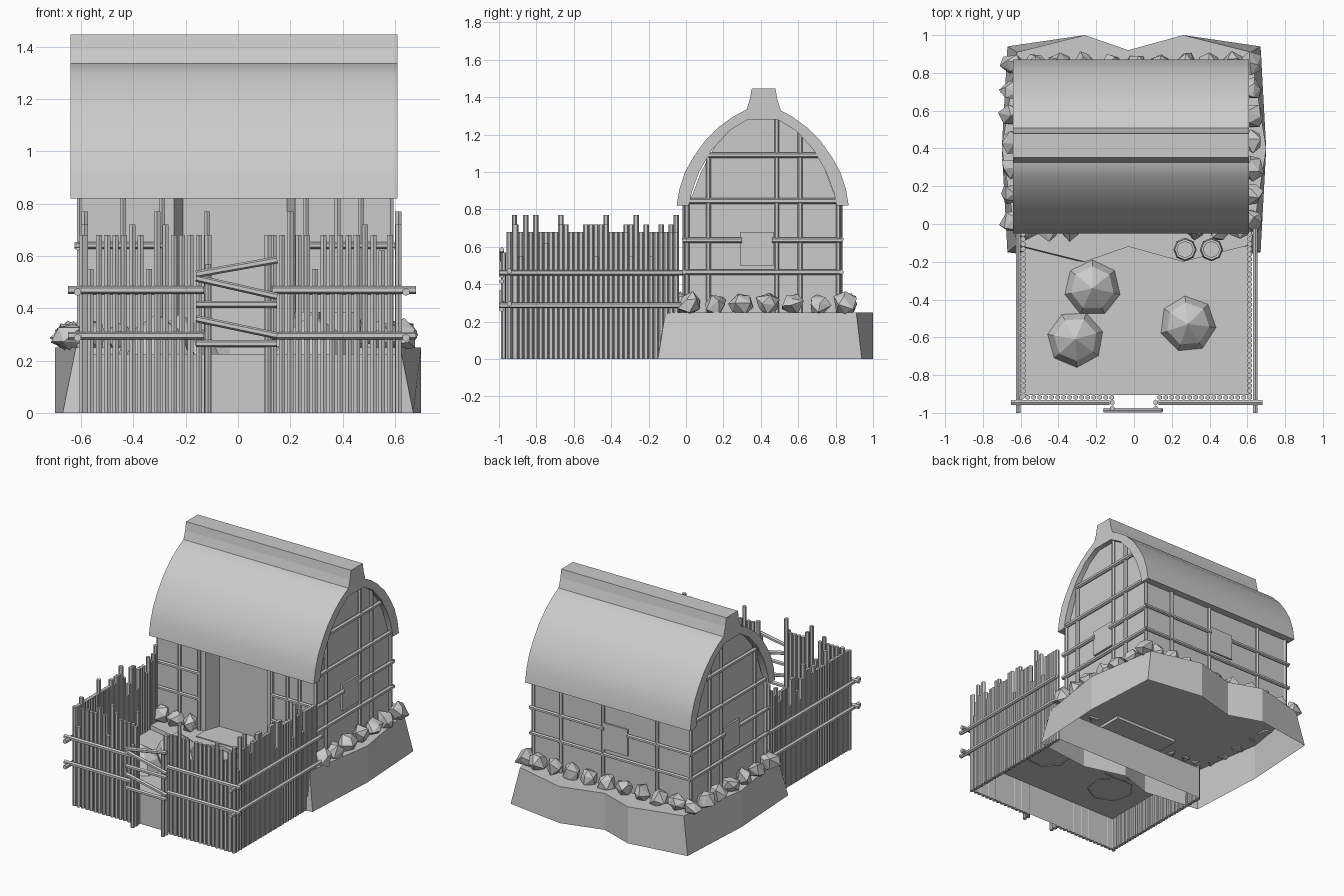
import bpy, bmesh, random
from math import radians
from mathutils import Vector, Matrix

if "Cube" in bpy.data.objects:
    bpy.data.objects.remove(bpy.data.objects["Cube"])
random.seed(4)


def finish(name, bm, smooth=False, recalc=True):
    if recalc:
        bmesh.ops.recalc_face_normals(bm, faces=bm.faces)
    me = bpy.data.meshes.new(name)
    bm.to_mesh(me)
    bm.free()
    ob = bpy.data.objects.new(name, me)
    bpy.context.collection.objects.link(ob)
    if smooth:
        bpy.context.view_layer.objects.active = ob
        ob.select_set(True)
        bpy.ops.object.shade_smooth_by_angle(angle=radians(35))
        ob.select_set(False)
    return ob


def box(bm, x0, x1, y0, y1, z0, z1):
    m = Matrix.Translation(((x0+x1)/2, (y0+y1)/2, (z0+z1)/2)) @ Matrix.Diagonal((x1-x0, y1-y0, z1-z0, 1))
    return bmesh.ops.create_cube(bm, size=1, matrix=m)


def log(bm, a, b, r=0.013, sides=6):
    a, b = Vector(a), Vector(b)
    d = b - a
    rot = Matrix() if d.x == 0 and d.y == 0 else d.to_track_quat('Z', 'Y').to_matrix().to_4x4()
    bmesh.ops.create_cone(bm, cap_ends=True, segments=sides, radius1=r, radius2=r, depth=d.length,
                          matrix=Matrix.Translation((a+b)/2) @ rot)


def prism(bm, pts, x0, x1):
    f = bm.faces.new([bm.verts.new((x0, y, z)) for y, z in pts])
    r = bmesh.ops.extrude_face_region(bm, geom=[f])
    bmesh.ops.translate(bm, vec=(x1-x0, 0, 0), verts=[v for v in r['geom'] if isinstance(v, bmesh.types.BMVert)])


def open_mound(bm, bottom, top, z):
    # skirt plus a lid, hollow underneath
    lo = [bm.verts.new((x, y, 0)) for x, y in bottom]
    hi = [bm.verts.new((x, y, z)) for x, y in top]
    n = len(lo)
    for i in range(n):
        j = (i+1) % n
        bm.faces.new((lo[i], lo[j], hi[j], hi[i]))
    bm.faces.new(hi)


# raised earth mound under the house
half_b = [(0.26, -0.20), (0.67, -0.15), (0.70, 0.40), (0.67, 0.94), (0.26, 1.0)]
half_t = [(0.26, -0.20), (0.62, -0.11), (0.70, 0.40), (0.62, 0.91), (0.26, 1.0)]
ring = lambda h: [(-0.03, -0.12)] + h + [(-0.03, 0.92)] + [(-x, y) for x, y in reversed(h)]
bm = bmesh.new()
open_mound(bm, ring(half_b), ring(half_t), 0.25)
finish("house_mound", bm, recalc=False)

# yard platform
bm = bmesh.new()
yard = [(-0.585, -0.905), (0.61, -0.905), (0.61, -0.03), (-0.585, -0.03)]
open_mound(bm, yard, yard, 0.225)
finish("yard_ground", bm, recalc=False)

# door step
bm = bmesh.new()
box(bm, -0.25, 0.24, -0.10, 0.12, 0.23, 0.256)
finish("door_step", bm)

# house body with a recessed entrance
bm = bmesh.new()
prism(bm, [(0, 0.25), (0, 0.84), (0.035, 0.88), (0.08, 1.0), (0.15, 1.13), (0.24, 1.23), (0.34, 1.285),
           (0.48, 1.285), (0.58, 1.23), (0.655, 1.17), (0.715, 1.09), (0.80, 0.86), (0.82, 0.84), (0.82, 0.25)],
      -0.60, 0.575)
body = finish("house_walls", bm)
bm = bmesh.new()
prism(bm, [(-0.1, 0.2), (-0.1, 0.85), (0.1, 0.85), (0.1, 0.2)], -0.28, 0.25)
bmesh.ops.translate(bm, vec=(0.05 * 0, 0, 0), verts=bm.verts)
for v in bm.verts:
    if v.co.y > 0:
        v.co.x *= 0.75
cutter = finish("entrance_cutter", bm)
cutter.hide_render = True
cutter.hide_viewport = True
mod = body.modifiers.new("entrance", 'BOOLEAN')
mod.operation, mod.object, mod.solver = 'DIFFERENCE', cutter, 'EXACT'

# arched roof shell and ridge cap
outer = [(0.46, 0.82), (0.445, 0.91), (0.415, 1.0), (0.37, 1.08), (0.31, 1.165), (0.235, 1.24), (0.16, 1.295), (0.085, 1.335)]
inner = [(0.395, 0.82), (0.38, 0.89), (0.34, 1.0), (0.27, 1.12), (0.18, 1.22), (0.08, 1.28)]
C = 0.41
prof = [(C-d, z) for d, z in outer] + [(C+d, z) for d, z in reversed(outer)]
prof += [(C+d, z) for d, z in inner] + [(C-d, z) for d, z in reversed(inner)]
bm = bmesh.new()
prism(bm, prof, -0.64, 0.61)
finish("thatched_roof", bm, smooth=True)
bm = bmesh.new()
prism(bm, [(0.32, 1.32), (0.342, 1.39), (0.352, 1.447), (0.478, 1.447), (0.488, 1.39), (0.51, 1.32)], -0.64, 0.61)
finish("roof_ridge", bm)

# timber framing
bm = bmesh.new()
for x in (-0.605, 0.583):
    for y, top in ((0.005, 0.84), (0.12, 1.08), (0.485, 1.28), (0.61, 1.22), (0.815, 0.84)):
        log(bm, (x, y, 0.25), (x, y, top))
    for z, a, b in ((0.465, -0.02, 0.835), (0.635, -0.02, 0.30), (0.635, 0.46, 0.835),
                    (0.845, 0.02, 0.81), (1.09, 0.12, 0.72)):
        log(bm, (x+0.006*(1 if x > 0 else -1), a, z), (x+0.006*(1 if x > 0 else -1), b, z), 0.015)
for x in (0.37, 0.05, -0.36):
    log(bm, (x, 0.825, 0.25), (x, 0.825, 0.9))
for x in (-0.44, -0.29, 0.26, 0.38, 0.47):
    log(bm, (x, -0.005, 0.25), (x, -0.005, 0.86))
for z in (0.465, 0.64):
    log(bm, (-0.625, -0.01, z), (-0.29, -0.01, z))
    log(bm, (0.26, -0.01, z), (0.60, -0.01, z))
    log(bm, (-0.625, 0.83, z), (-0.14 if z > 0.6 else 0.60, 0.83, z))
log(bm, (0.04, 0.83, 0.64), (0.60, 0.83, 0.64))
finish("timber_frame", bm)

# window shutters on both gables and the back
bm = bmesh.new()
box(bm, -0.612, -0.59, 0.29, 0.47, 0.50, 0.68)
box(bm, 0.565, 0.588, 0.29, 0.47, 0.50, 0.68)
box(bm, -0.14, 0.04, 0.81, 0.832, 0.50, 0.68)
finish("window_shutters", bm)

# foundation rocks
bm = bmesh.new()
spots = [(x, 0.02 + 0.138*i) for x in (-0.645, 0.62) for i in range(7)]
spots += [(-0.52 + 0.132*i, 0.85) for i in range(9)]
spots += [(x, -0.025) for x in (-0.56, -0.45, -0.34, 0.33, 0.45, 0.56)]
for x, y in spots:
    m = (Matrix.Translation((x, y, 0.29)) @ Matrix.Rotation(random.uniform(0, 6.28), 4, Vector((random.random(), 1, random.random())).normalized()))
    vs = bmesh.ops.create_icosphere(bm, subdivisions=1, radius=0.062, matrix=m)['verts']
    for v in vs:
        v.co += Vector([random.uniform(-0.014, 0.014) for _ in range(3)])
        v.co.z = max(v.co.z, 0.24)
finish("foundation_rocks", bm)

# hay piles
for i, (x, y) in enumerate(((-0.22, -0.34), (-0.31, -0.61), (0.285, -0.53))):
    bm = bmesh.new()
    for r1, r2, z, h in ((0.152, 0.115, 0.22, 0.08), (0.115, 0.0, 0.30, 0.08)):
        bmesh.ops.create_cone(bm, segments=7, radius1=r1, radius2=r2, depth=h,
                              matrix=Matrix.Translation((x, y, z + h/2)) @ Matrix.Rotation(i*0.5, 4, 'Z'))
    bmesh.ops.remove_doubles(bm, verts=bm.verts, dist=0.001)
    finish("hay_pile_%d" % (i+1), bm)

# barrels by the wall
for i, x in enumerate((0.27, 0.41)):
    bm = bmesh.new()
    rings = [(0.048, 0.225), (0.062, 0.30), (0.055, 0.385), (0.042, 0.385), (0.042, 0.36)]
    rows = [bmesh.ops.create_circle(bm, segments=8, radius=r, matrix=Matrix.Translation((x, -0.135, z)))['verts'] for r, z in rings]
    for a, b in zip(rows, rows[1:]):
        for k in range(8):
            j = (k+1) % 8
            bm.faces.new((a[k], a[j], b[j], b[k]))
    bm.faces.new(rows[-1])
    bm.faces.new(rows[0])
    finish("barrel_%d" % (i+1), bm)

# yard fence pickets with uneven tops
tops = [0.68]*6 + [0.62, 0.72, 0.72, 0.77, 0.55]
bm = bmesh.new()
for i in range(33):
    y = -0.91 + 0.0268*i
    for x in (-0.587, 0.613):
        log(bm, (x, y, 0), (x, y, random.choice(tops)), 0.0148)
for i in range(16):
    for x in (-0.595 + 0.0318*i, 0.613 - 0.0318*i):
        log(bm, (x, -0.918, 0), (x, -0.918, random.choice(tops)), 0.0135)
finish("fence_pickets", bm)

# fence rails
bm = bmesh.new()
for z in (0.295, 0.47):
    log(bm, (-0.65, -0.945, z), (-0.13, -0.945, z), 0.015)
    log(bm, (0.13, -0.945, z), (0.68, -0.945, z), 0.015)
    for x in (-0.613, 0.642):
        log(bm, (x, -1.0, z-0.008), (x, -0.02, z-0.008), 0.015)
finish("fence_rails", bm)

# gate
bm = bmesh.new()
for x, top in ((-0.115, 0.68), (0.115, 0.68)):
    log(bm, (x, -0.945, 0), (x, -0.945, top), 0.015)
    log(bm, (x, -0.975, 0), (x, -0.975, 0.57), 0.013)
for a, b in ((0.53, 0.585), (0.515, 0.445), (0.415, 0.415), (0.36, 0.295), (0.265, 0.265)):
    log(bm, (-0.16, -0.985, a), (0.15, -0.985, b), 0.0135)
finish("gate", bm)
